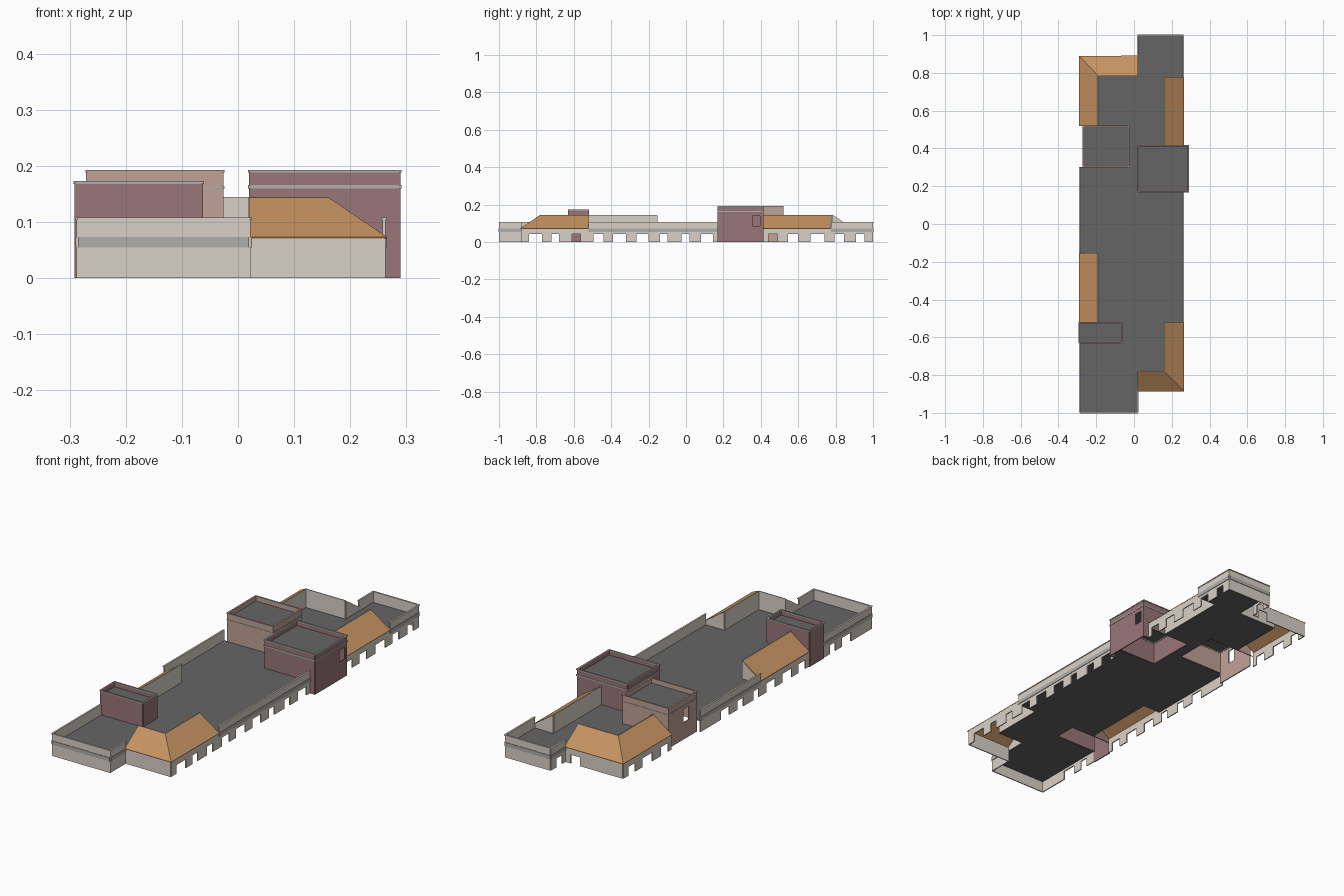
import bpy, bmesh

if "Cube" in bpy.data.objects:
    bpy.data.objects.remove(bpy.data.objects["Cube"])

def material(name, col):
    m = bpy.data.materials.new(name)
    m.diffuse_color = (*col, 1)
    m.use_nodes = True
    m.node_tree.nodes["Principled BSDF"].inputs["Base Color"].default_value = m.diffuse_color
    return m

CREAM = material("cream", (0.70, 0.64, 0.58))
MAUVE = material("mauve", (0.32, 0.18, 0.19))
PINK = material("pink", (0.53, 0.36, 0.31))
TILE = material("tile", (0.56, 0.29, 0.12))
DARK = material("dark_roof", (0.13, 0.13, 0.13))
GREY = material("grey_trim", (0.43, 0.43, 0.42))

XL, XR, XM = -0.285, 0.26, 0.02            # left, right and stepped wall lines
YB, YF = 0.885, -0.88                      # hip-corner wall lines
SLAB, EAVE, PARAPET, RIDGE = 0.055, 0.072, 0.108, 0.143

def finish(name, bm, mat, thick):
    bmesh.ops.remove_doubles(bm, verts=bm.verts, dist=1e-5)
    bmesh.ops.recalc_face_normals(bm, faces=bm.faces)
    me = bpy.data.meshes.new(name)
    bm.to_mesh(me)
    bm.free()
    me.materials.append(mat)
    ob = bpy.data.objects.new(name, me)
    bpy.context.collection.objects.link(ob)
    if thick:
        s = ob.modifiers.new("thickness", 'SOLIDIFY')
        s.thickness = thick
        s.offset = 0
    return ob

def sheet(name, rect, holes, place, mat, thick):
    """Rectangular sheet with rectangular holes, given as (u0, u1, v0, v1)."""
    u0, u1, v0, v1 = rect
    us = sorted({u0, u1} | {u for h in holes for u in h[:2] if u0 < u < u1})
    vs = sorted({v0, v1} | {v for h in holes for v in h[2:] if v0 < v < v1})
    bm = bmesh.new()
    for a, b in zip(us, us[1:]):
        for c, d in zip(vs, vs[1:]):
            mu, mv = (a + b) / 2, (c + d) / 2
            if not any(h[0] < mu < h[1] and h[2] < mv < h[3] for h in holes):
                bm.faces.new([bm.verts.new(place(u, v)) for u, v in
                              ((a, c), (b, c), (b, d), (a, d))])
    return finish(name, bm, mat, thick)

def wall(name, axis, c, a, b, z0, z1, mat=CREAM, holes=(), thick=0.005):
    place = (lambda u, v: (u, c, v)) if axis == 'x' else (lambda u, v: (c, u, v))
    return sheet(name, (a, b, z0, z1), holes, place, mat, thick)

def polys(name, faces, mat, thick=0.003):
    bm = bmesh.new()
    for f in faces:
        bm.faces.new([bm.verts.new(p) for p in f])
    return finish(name, bm, mat, thick)

# doorways along the two long sides
DOORS = [(a, b, 0, 0.042) for a, b in (
    (-0.84, -0.77), (-0.72, -0.68), (-0.61, -0.565), (-0.495, -0.44), (-0.39, -0.32),
    (-0.265, -0.20), (-0.14, -0.10), (-0.024, 0.02), (0.08, 0.145), (0.44, 0.49),
    (0.545, 0.60), (0.665, 0.74), (0.795, 0.845), (0.91, 0.955))]

def doors(a, b):
    return [d for d in DOORS if d[0] > a and d[1] < b]

# parapet walls with outward grey band and thin coping
def parapet_wall(name, axis, c, a, b, out, holes=()):
    wall(name + "_wall", axis, c, a, b, 0, PARAPET, CREAM, holes)
    wall(name + "_band", axis, c + out * 0.002, a, b, SLAB, 0.073, GREY, thick=0.006)
    wall(name + "_coping", axis, c + out * 0.001, a - .002, b + .002,
         PARAPET - 0.004, PARAPET, CREAM, thick=0.008)

parapet_wall("front", 'x', -0.997, XL, XM, -1)
parapet_wall("back", 'x', 0.997, XM, XR, 1)
parapet_wall("front_step", 'y', XM, -0.997, YF, 1)
parapet_wall("back_step", 'y', XM, YB, 0.997, -1, doors(YB, 1))
parapet_wall("right_middle", 'y', XR, -0.52, 0.17, 1, doors(-0.52, 0.17))
parapet_wall("right_rear", 'y', XR, 0.775, 0.997, 1, doors(0.775, 1))
parapet_wall("left_front", 'y', XL, -0.997, -0.63, -1, doors(-1, -0.63))
parapet_wall("left_middle", 'y', XL, -0.155, 0.30, -1, doors(-0.155, 0.30))

# low walls under the tiled roofs
wall("right_front_low_wall", 'y', XR, YF, -0.52, 0, EAVE, holes=doors(YF, -0.52))
wall("right_rear_low_wall", 'y', XR, 0.415, 0.775, 0, EAVE, holes=doors(0.415, 0.775))
wall("left_front_low_wall", 'y', XL, -0.52, -0.155, 0, EAVE, holes=doors(-0.52, -0.155))
wall("left_rear_low_wall", 'y', XL, 0.52, YB, 0, EAVE, holes=doors(0.52, YB))
wall("front_low_wall", 'x', YF, XM, XR, 0, EAVE)
wall("back_low_wall", 'x', YB, XL, XM, 0, EAVE,
     holes=[(-0.06, -0.01, 0, 0.042)])

# tiled roofs: straight slopes and hipped corners
def slope(name, xe, xr, y0, y1):
    polys(name, [[(xe, y0, EAVE), (xe, y1, EAVE), (xr, y1, RIDGE), (xr, y0, RIDGE)]], TILE)
    wall(name + "_back_wall", 'y', xr, y0, y1, SLAB, RIDGE + 0.002, thick=0.004)

def hip(name, xe, xr, ye, yr, y_end):
    polys(name, [
        [(xe, y_end, EAVE), (xe, ye, EAVE), (xr, yr, RIDGE), (xr, y_end, RIDGE)],
        [(xe, ye, EAVE), (XM, ye, EAVE), (XM, yr, RIDGE), (xr, yr, RIDGE)]], TILE)
    wall(name + "_side_back_wall", 'y', xr, min(yr, y_end), max(yr, y_end),
         SLAB, RIDGE + 0.002, thick=0.004)
    wall(name + "_end_back_wall", 'x', yr, min(xr, XM), max(xr, XM),
         SLAB, RIDGE + 0.002, thick=0.004)
    polys(name + "_step_gable", [[(XM, ye, SLAB), (XM, yr, SLAB),
                                  (XM, yr, RIDGE), (XM, ye, EAVE)]], CREAM, 0.004)

def gable(name, y, xe, xr):
    polys(name, [[(xe, y, SLAB), (xr, y, SLAB), (xr, y, RIDGE), (xe, y, EAVE)]], CREAM, 0.004)

slope("right_tile_roof", 0.265, 0.16, 0.415, 0.775)
slope("left_tile_roof", -0.29, -0.19, -0.52, -0.155)
hip("front_hip_roof", 0.265, 0.16, -0.885, -0.78, -0.52)
hip("back_hip_roof", -0.29, -0.19, 0.89, 0.785, 0.52)
gable("right_rear_gable", 0.775, 0.262, 0.16)
gable("right_front_gable", -0.52, 0.262, 0.16)
gable("left_front_gable", -0.155, -0.287, -0.19)

# towers: hollow, outer side reaching the ground
def tower(name, x0, x1, y0, y1, top, side, mat, trim, window=None, band=None):
    xo, xi = (x1, x0) if side > 0 else (x0, x1)
    wall(name + "_outer_wall", 'y', xo, y0, y1, 0, top, mat, [window] if window else [])
    wall(name + "_inner_wall", 'y', xi, y0, y1, SLAB, top, mat)
    edge = XR if side > 0 else XL
    for label, y, o in (("front", y0, -1), ("back", y1, 1)):
        wall(f"{name}_{label}_wall", 'x', y, x0, x1, SLAB, top, mat)
        if abs(xo) > abs(edge):
            wall(f"{name}_{label}_return", 'x', y, min(xo, edge), max(xo, edge), 0, SLAB, mat)
    for z0, z1, m in [(top - 0.005, top, trim)] + ([(*band, GREY)] if band else []):
        for i, (ax, c, a, b) in enumerate((('x', y0, x0, x1), ('x', y1, x0, x1),
                                           ('y', x0, y0, y1), ('y', x1, y0, y1))):
            wall(f"{name}_trim_{i}", ax, c, a - .003, b + .003, z0, z1, m, thick=0.008)
    sheet(name + "_roof", (x0, x1, y0, y1), [], lambda u, v: (u, v, top - 0.025), DARK, 0.002)

tower("large_tower", 0.022, 0.287, 0.172, 0.413, 0.193, 1, MAUVE, GREY,
      (0.355, 0.395, 0.085, 0.14), (0.160, 0.166))
tower("small_tower", -0.289, -0.065, -0.628, -0.522, 0.173, -1, MAUVE, GREY)
tower("rear_tower", -0.268, -0.028, 0.303, 0.518, 0.193, -1, PINK, PINK,
      (0.365, 0.405, 0.08, 0.145), (0.160, 0.163))

# main flat roof, open beneath towers and tiled roofs
sheet("flat_roof", (XL, XR, -0.997, 0.997), [
    (XM, XR, -0.997, -0.78), (0.16, XR, -0.997, -0.52), (0.16, XR, 0.415, 0.775),
    (XL, XM, 0.785, 0.997), (XL, -0.19, 0.52, 0.997), (XL, -0.19, -0.52, -0.155),
    (0.022, XR, 0.172, 0.413), (XL, -0.065, -0.628, -0.522), (XL, -0.028, 0.303, 0.518)],
    lambda u, v: (u, v, SLAB), DARK, 0.003)
